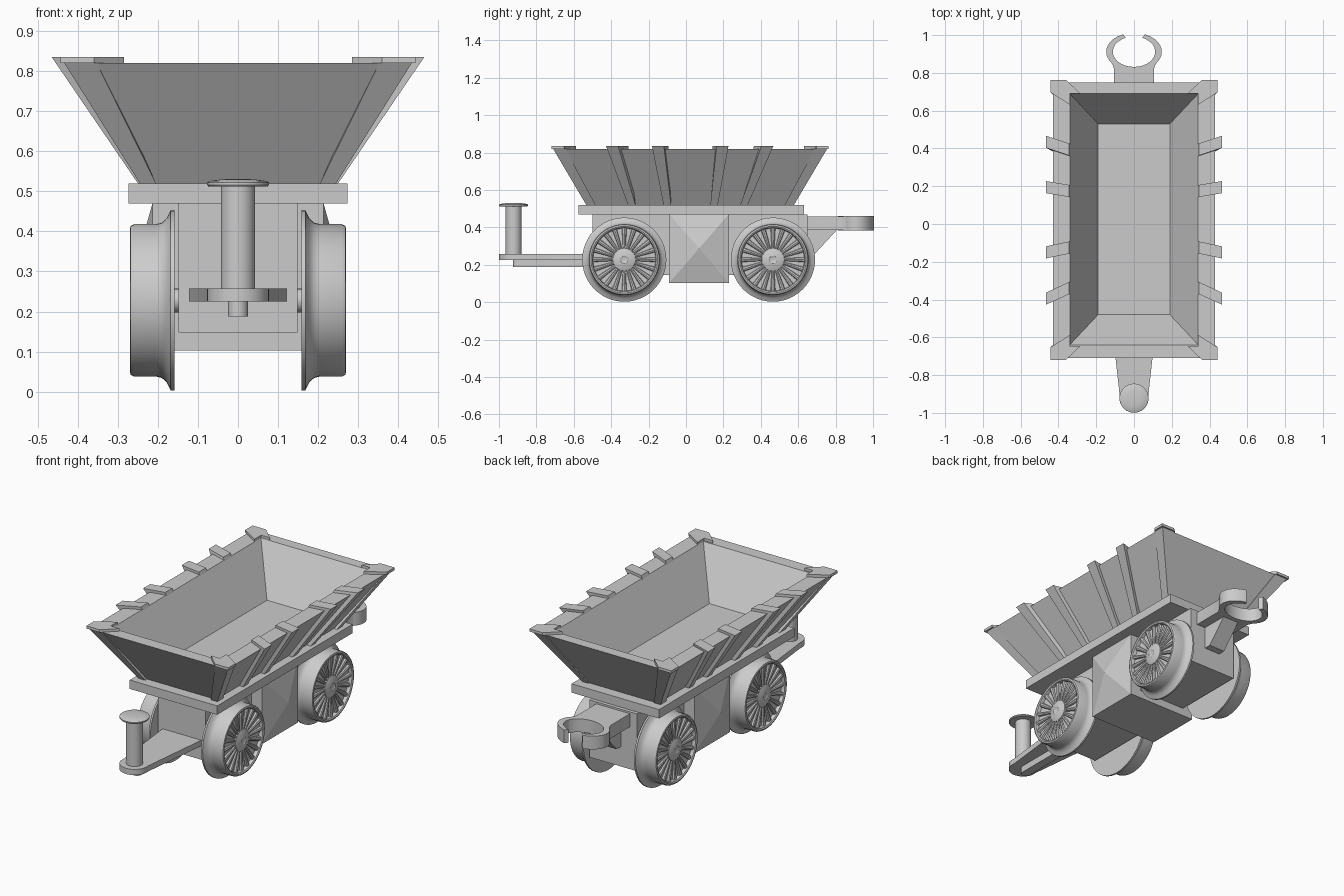
import bpy, bmesh, math
from mathutils import Matrix, Vector

if "Cube" in bpy.data.objects:
    bpy.data.objects.remove(bpy.data.objects["Cube"], do_unlink=True)

GREY = (0.6, 0.6, 0.6, 1)
mat = bpy.data.materials.new("cast grey")
mat.use_nodes = True
mat.diffuse_color = GREY
mat.node_tree.nodes["Principled BSDF"].inputs["Base Color"].default_value = GREY


def finish(bm, name, smooth=False):
    bmesh.ops.remove_doubles(bm, verts=bm.verts, dist=0.0001)
    bmesh.ops.recalc_face_normals(bm, faces=bm.faces)
    mesh = bpy.data.meshes.new(name)
    bm.to_mesh(mesh)
    bm.free()
    mesh.materials.append(mat)
    ob = bpy.data.objects.new(name, mesh)
    bpy.context.collection.objects.link(ob)
    if smooth:
        bpy.ops.object.select_all(action="DESELECT")
        ob.select_set(True)
        bpy.context.view_layer.objects.active = ob
        bpy.ops.object.shade_smooth_by_angle(angle=math.radians(35))
    return ob


def loft(bm, rings, caps=True):
    """Skin a list of equal-length point rings."""
    loops = [[bm.verts.new(p) for p in ring] for ring in rings]
    n = len(loops[0])
    for a, b in zip(loops, loops[1:]):
        for i in range(n):
            j = (i + 1) % n
            bm.faces.new((a[i], a[j], b[j], b[i]))
    if caps:
        bm.faces.new(loops[0])
        bm.faces.new(loops[-1])


def rect(x, y0, y1, z):
    return [(-x, y0, z), (x, y0, z), (x, y1, z), (-x, y1, z)]


def slab(bm, outline, z0, z1):
    loft(bm, [[(x, y, z) for x, y in outline] for z in (z0, z1)])


def box(name, x, y0, y1, z0, z1):
    bm = bmesh.new()
    loft(bm, [rect(x, y0, y1, z0), rect(x, y0, y1, z1)])
    return finish(bm, name)


def lathe(bm, profile, steps, matrix):
    """Turn (radius, height) points around local z."""
    rings = []
    for r, h in profile:
        rings.append([matrix @ Vector((r * math.cos(2 * math.pi * i / steps),
                                       r * math.sin(2 * math.pi * i / steps), h))
                      for i in range(steps)])
    loft(bm, rings)


# Hopper shell: outer wall, rim, inner wall and floor
bm = bmesh.new()
loft(bm, [rect(0.225, -0.515, 0.57, 0.52), rect(0.43, -0.71, 0.75, 0.82),
          rect(0.34, -0.64, 0.69, 0.82), rect(0.19, -0.48, 0.53, 0.57)])
finish(bm, "hopper")

# Corner posts with overhanging notched caps
MID = 0.022
for side, sx in (("left", 1), ("right", -1)):
    for end, sy in (("front", -1), ("back", 1)):
        def corner(points):
            return [(sx * x, MID + sy * y, z) for x, y, z in points]
        bm = bmesh.new()
        loft(bm, [corner([(0.245, 0.555, 0.52), (0.205, 0.555, 0.52),
                          (0.215, 0.52, 0.52), (0.245, 0.505, 0.52)]),
                  corner([(0.443, 0.741, 0.835), (0.36, 0.741, 0.835),
                          (0.345, 0.672, 0.835), (0.443, 0.675, 0.835)])])
        cap = [(0.443, 0.741), (0.36, 0.741), (0.285, 0.67),
               (0.34, 0.67), (0.34, 0.61), (0.443, 0.675)]
        loft(bm, [corner([(x, y, z) for x, y in cap]) for z in (0.82, 0.835)])
        finish(bm, f"{end}_{side}_corner_post")

    # Fanned side ribs: bottom centre, inner top centre, outer top centre
    for n, (low, inner, outer) in enumerate([(-0.29, -0.34, -0.395), (-0.10, -0.125, -0.15),
                                             (0.15, 0.175, 0.195), (0.31, 0.395, 0.435)]):
        bm = bmesh.new()
        loft(bm, [[(sx * x, y + d, z) for x, y, d, z in (
            (xi, yi, -w, z), (xo, yo, -w, z), (xo, yo, w, z), (xi, yi, w, z))]
            for xi, yi, xo, yo, w, z in ((0.22, low, 0.25, low, 0.02, 0.52),
                                         (0.345, inner, 0.465, outer, 0.032, 0.835))])
        finish(bm, f"{side}_rib_{n + 1}")

# Deck and chassis
box("deck", 0.273, -0.575, 0.63, 0.47, 0.52)
box("chassis", 0.148, -0.5, 0.65, 0.147, 0.47)

# Central box with a shallow pyramid on each side
box("centre_box", 0.213, -0.09, 0.23, 0.103, 0.472)
for side, s in (("left", 1), ("right", -1)):
    bm = bmesh.new()
    base = [bm.verts.new((s * 0.213, y, z)) for y, z in
            ((-0.09, 0.103), (0.23, 0.103), (0.23, 0.472), (-0.09, 0.472))]
    tip = bm.verts.new((s * 0.265, 0.07, 0.288))
    for i in range(4):
        bm.faces.new((base[i], base[(i + 1) % 4], tip))
    finish(bm, f"{side}_pyramid")

# Flanged wheels with radial spokes
TREAD = [(0.02, 0.158), (0.225, 0.158), (0.225, 0.168), (0.205, 0.178), (0.194, 0.19),
         (0.19, 0.205), (0.19, 0.26), (0.186, 0.268), (0.178, 0.27), (0.171, 0.266),
         (0.167, 0.248), (0.062, 0.248), (0.06, 0.258), (0.045, 0.264), (0.02, 0.268),
         (0.012, 0.264), (0.003, 0.264)]
SPOKES = 20
for end, y in (("front", -0.33), ("back", 0.465)):
    for side, s in (("left", 1), ("right", -1)):
        place = Matrix.Translation((0, y, 0.228)) @ Matrix.Rotation(s * math.pi / 2, 4, "Y")
        bm = bmesh.new()
        lathe(bm, TREAD, 48, place)
        for i in range(SPOKES):
            turn = (place @ Matrix.Rotation(2 * math.pi * i / SPOKES, 4, "Z")
                    @ Matrix.Translation((0.112, 0, 0.25))
                    @ Matrix.Rotation(math.pi / 2, 4, "Y"))
            bmesh.ops.create_cone(bm, cap_ends=True, segments=8, radius1=0.007,
                                  radius2=0.013, depth=0.112, matrix=turn)
        finish(bm, f"{end}_{side}_wheel", True)
    bm = bmesh.new()
    lathe(bm, [(0.03, -0.17), (0.03, 0.17)], 16,
          Matrix.Translation((0, y, 0.228)) @ Matrix.Rotation(math.pi / 2, 4, "Y"))
    finish(bm, f"{end}_axle", True)


def arc(cx, cy, rx, ry, a0, a1, n):
    return [(cx + rx * math.cos(math.radians(a0 + (a1 - a0) * i / n)),
             cy + ry * math.sin(math.radians(a0 + (a1 - a0) * i / n))) for i in range(n + 1)]


# Front drawbar: tapered tongue with a round nose and a rib beneath
PIN_Y = -0.922
bm = bmesh.new()
slab(bm, [(0.122, -0.49), (-0.122, -0.49)] + arc(0, PIN_Y, 0.077, 0.077, 170, 370, 20),
     0.225, 0.257)
finish(bm, "drawbar", True)
bm = bmesh.new()
slab(bm, [(0.025, -0.49), (-0.025, -0.49)] + arc(0, -0.9, 0.025, 0.025, 180, 360, 10),
     0.188, 0.226)
finish(bm, "drawbar_rib", True)

# Coupling pin with a domed head
bm = bmesh.new()
lathe(bm, [(0.043, 0.25), (0.043, 0.512), (0.074, 0.512), (0.077, 0.516), (0.077, 0.522),
           (0.07, 0.526), (0.04, 0.53), (0.005, 0.531)], 32, Matrix.Translation((0, PIN_Y, 0)))
finish(bm, "coupling_pin", True)

# Rear coupler: open ring and a flared arm that follows its inner edge
bm = bmesh.new()
slab(bm, arc(0, 0.912, 0.147, 0.1, 113, 427, 40)
     + arc(0, 0.912, 0.112, 0.08, 427, 113, 40), 0.385, 0.46)
finish(bm, "coupler_ring", True)
bm = bmesh.new()
slab(bm, [(-0.105, 0.64), (0.105, 0.64), (0.105, 0.82), (0.112, 0.84), (0.122, 0.857)]
     + arc(0, 0.912, 0.118, 0.083, 325, 215, 16)
     + [(-0.122, 0.857), (-0.112, 0.84), (-0.105, 0.82)], 0.3855, 0.4595)
finish(bm, "coupler_arm", True)
bm = bmesh.new()
loft(bm, [[(x, y, z) for y, z in ((0.64, 0.39), (0.81, 0.39), (0.69, 0.26), (0.64, 0.26))]
          for x in (-0.05, 0.05)])
finish(bm, "coupler_brace")
